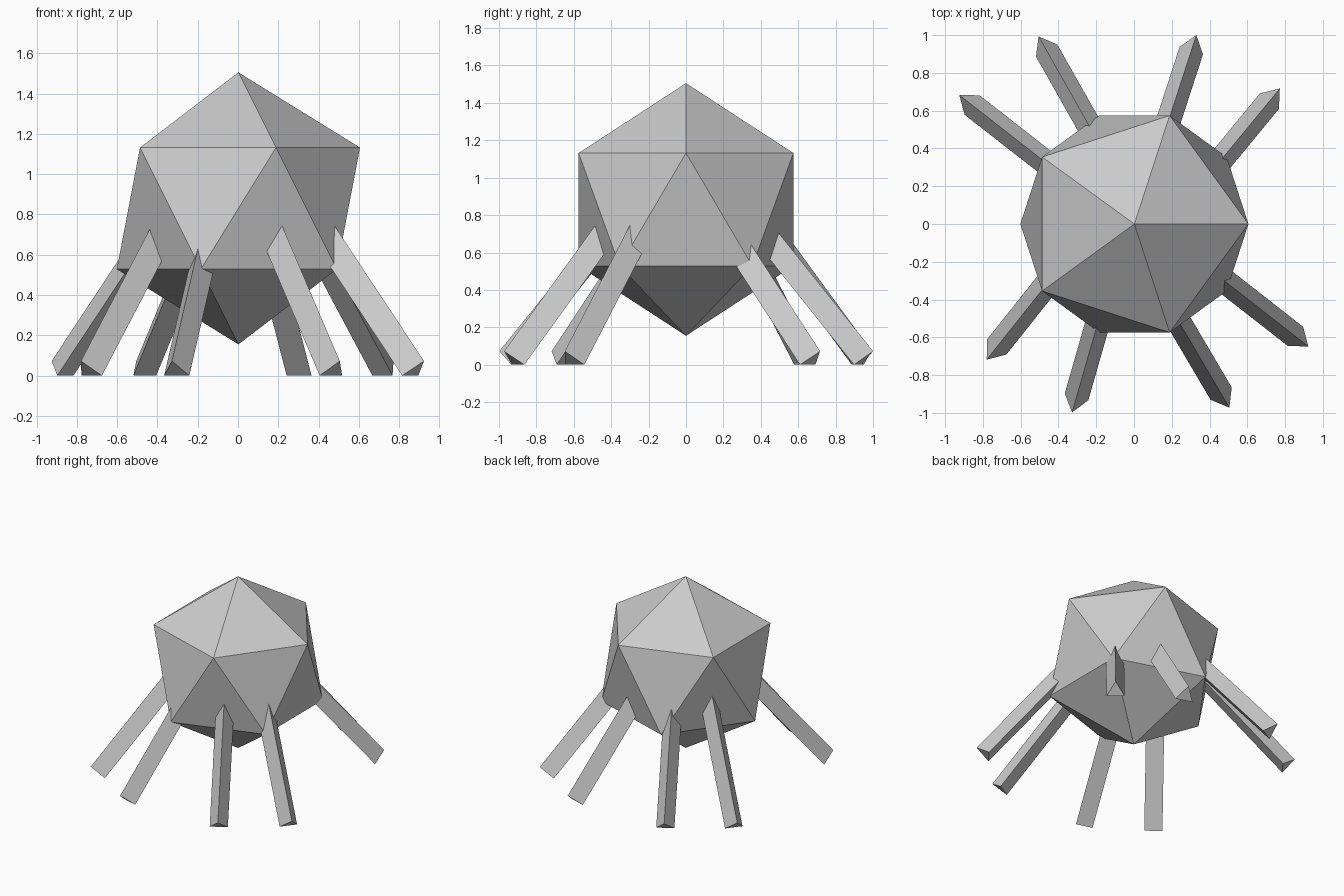
import bpy
import bmesh
from math import radians, sin, cos
from mathutils import Vector

if "Cube" in bpy.data.objects:
    bpy.data.objects.remove(bpy.data.objects["Cube"])

SLOPE = radians(50)   # leg steepness
R = 0.075             # leg triangle radius
LENGTH = 1.0

# Body: plain icosahedron
bpy.ops.mesh.primitive_ico_sphere_add(subdivisions=1, radius=0.675, location=(0.002, 0, 0.83))
bpy.context.object.name = "body"


def leg(name, x, y, azimuth):
    """Triangular bar whose outermost ridge corner sits at x, y and slopes up into the body."""
    a = radians(azimuth)
    out = Vector((cos(a), sin(a), 0))
    up = Vector((0, 0, 1))
    side = up.cross(out)
    ridge = out * sin(SLOPE) + up * cos(SLOPE)
    axis = up * sin(SLOPE) - out * cos(SLOPE)
    centre = Vector((x, y, 1.5 * R * cos(SLOPE))) - ridge * R
    bm = bmesh.new()
    foot = bm.faces.new([bm.verts.new(centre + R * (ridge * cos(t) + side * sin(t)))
                         for t in (0, radians(120), radians(240))])
    new = bmesh.ops.extrude_face_region(bm, geom=[foot], use_keep_orig=True)["geom"]
    bmesh.ops.translate(bm, vec=axis * LENGTH,
                        verts=[v for v in new if isinstance(v, bmesh.types.BMVert)])
    bmesh.ops.recalc_face_normals(bm, faces=bm.faces)
    mesh = bpy.data.meshes.new(name)
    bm.to_mesh(mesh)
    bm.free()
    bpy.context.collection.objects.link(bpy.data.objects.new(name, mesh))


# Legs: foot corner position and heading
for i, (x, y, azimuth) in enumerate([
        (-0.925, 0.683, 142), (-0.505, 0.993, 119.5), (0.33, 1.0, 72), (0.772, 0.717, 50.5),
        (0.923, -0.648, -38), (0.505, -0.972, -59.5), (-0.328, -0.998, -106), (-0.78, -0.718, -128.5)]):
    leg(f"leg_{i + 1}", x, y, azimuth)
